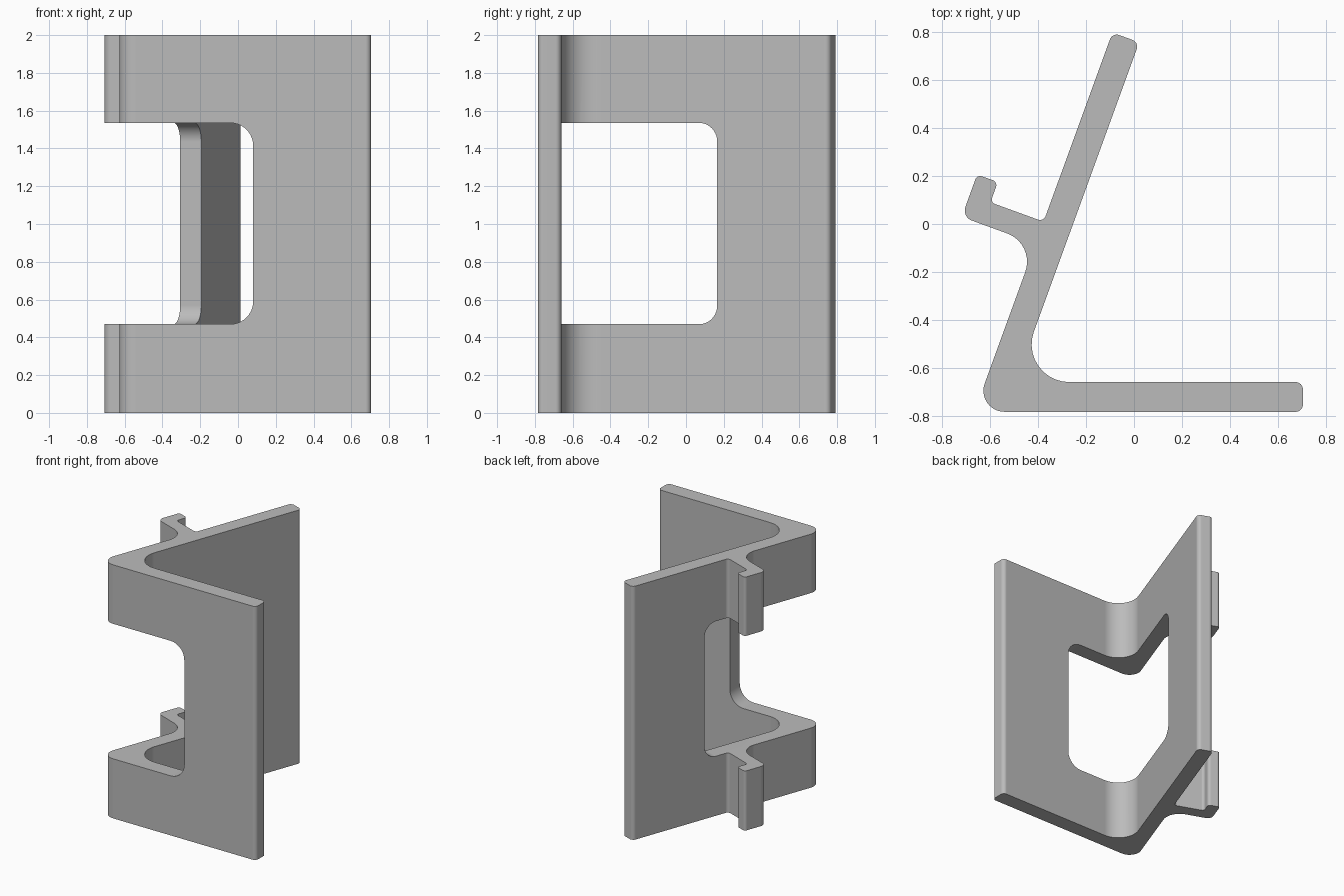
import bpy, bmesh, math
from mathutils import Vector

cube = bpy.data.objects.get("Cube")
if cube:
    bpy.data.objects.remove(cube, do_unlink=True)

# Directions of the leaning plate: along it, and square to it
LEAN = math.radians(20)
ALONG = Vector((math.sin(LEAN), math.cos(LEAN), 0))
ACROSS = Vector((math.cos(LEAN), -math.sin(LEAN), 0))
UP = Vector((0, 0, 1))


def lean_point(s, t):
    return (ALONG * s + ACROSS * t).to_2d()


def fillet(corners, steps=10):
    """Round each (point, radius) corner of a closed outline."""
    out = []
    n = len(corners)
    for i, (p, r) in enumerate(corners):
        p = Vector(p)
        if r == 0:
            out.append(p)
            continue
        a = (Vector(corners[i - 1][0]) - p).normalized()
        b = (Vector(corners[(i + 1) % n][0]) - p).normalized()
        half = a.angle(b) / 2
        centre = p + (a + b).normalized() * (r / math.sin(half))
        start = p + a * (r / math.tan(half)) - centre
        end = p + b * (r / math.tan(half)) - centre
        sweep = math.pi - 2 * half
        for k in range(steps + 1):
            f = k / steps
            w0 = math.sin((1 - f) * sweep) / math.sin(sweep)
            w1 = math.sin(f * sweep) / math.sin(sweep)
            out.append(centre + start * w0 + end * w1)
    return out


def prism(name, points, vector):
    """Extrude a closed 3D outline along a vector."""
    bm = bmesh.new()
    face = bm.faces.new([bm.verts.new(p) for p in points])
    ext = bmesh.ops.extrude_face_region(bm, geom=[face], use_keep_orig=True)
    verts = [g for g in ext["geom"] if isinstance(g, bmesh.types.BMVert)]
    bmesh.ops.translate(bm, verts=verts, vec=vector)
    bmesh.ops.recalc_face_normals(bm, faces=bm.faces)
    mesh = bpy.data.meshes.new(name)
    bm.to_mesh(mesh)
    bm.free()
    obj = bpy.data.objects.new(name, mesh)
    bpy.context.collection.objects.link(obj)
    return obj


# Bracket outline: front plate, leaning plate, and hook on the back
FRONT, BACK, END = -0.784, -0.66, 0.705
INNER, OUTER = -0.239, -0.358


def lean_at_y(t, y):
    return ((t + math.sin(LEAN) * y) / math.cos(LEAN), y)


outline = fillet([
    (lean_at_y(OUTER, FRONT), 0.088),
    ((END, FRONT), 0.03),
    ((END, BACK), 0.03),
    (lean_at_y(INNER, BACK), 0.157),
    (lean_point(0.72, INNER), 0.03),
    (lean_point(0.72, OUTER), 0.03),
    (lean_point(-0.12, OUTER), 0.025),
    (lean_point(-0.12, -0.594), 0.02),
    (lean_point(-0.03, -0.594), 0.022),
    (lean_point(-0.03, -0.686), 0.022),
    (lean_point(-0.218, -0.686), 0.045),
    (lean_point(-0.218, OUTER), 0.126),
])
bracket = prism("bracket", [p.to_3d() for p in outline], UP * 2)


# Window through the bend, cut square to each plate
def window(name, u_axis, low, high, radius, base, vector):
    shape = fillet([((low, 0.47), 0), ((high, 0.47), radius),
                    ((high, 1.535), radius), ((low, 1.535), 0)])
    return prism(name, [base + u_axis * p.x + UP * p.y for p in shape], vector)


cutters = [
    window("front_window_cutter", Vector((1, 0, 0)), -1, 0.08, 0.12,
           Vector((0, -1, 0)), Vector((0, 0.6, 0))),
    window("lean_window_cutter", ALONG, -1.2, 0.089, 0.1,
           ACROSS * -1, ACROSS * 0.8),
]
bpy.ops.object.select_all(action="DESELECT")
bpy.context.view_layer.objects.active = bracket
bracket.select_set(True)
for cutter in cutters:
    cutter.hide_render = True
    mod = bracket.modifiers.new("window", "BOOLEAN")
    mod.operation = "DIFFERENCE"
    mod.solver = "EXACT"
    mod.object = cutter
    bpy.ops.object.modifier_apply(modifier=mod.name)
    bpy.data.objects.remove(cutter, do_unlink=True)

# Smooth fillets with crisp edges and flat plates
bpy.ops.object.shade_smooth_by_angle(angle=math.radians(30))
weighted = bracket.modifiers.new("even_shading", "WEIGHTED_NORMAL")
weighted.keep_sharp = True

# Plain grey
grey = bpy.data.materials.new("light_grey")
grey.use_nodes = True
colour = (0.5, 0.5, 0.5, 1)
grey.diffuse_color = colour
grey.node_tree.nodes["Principled BSDF"].inputs["Base Color"].default_value = colour
bracket.data.materials.clear()
bracket.data.materials.append(grey)
